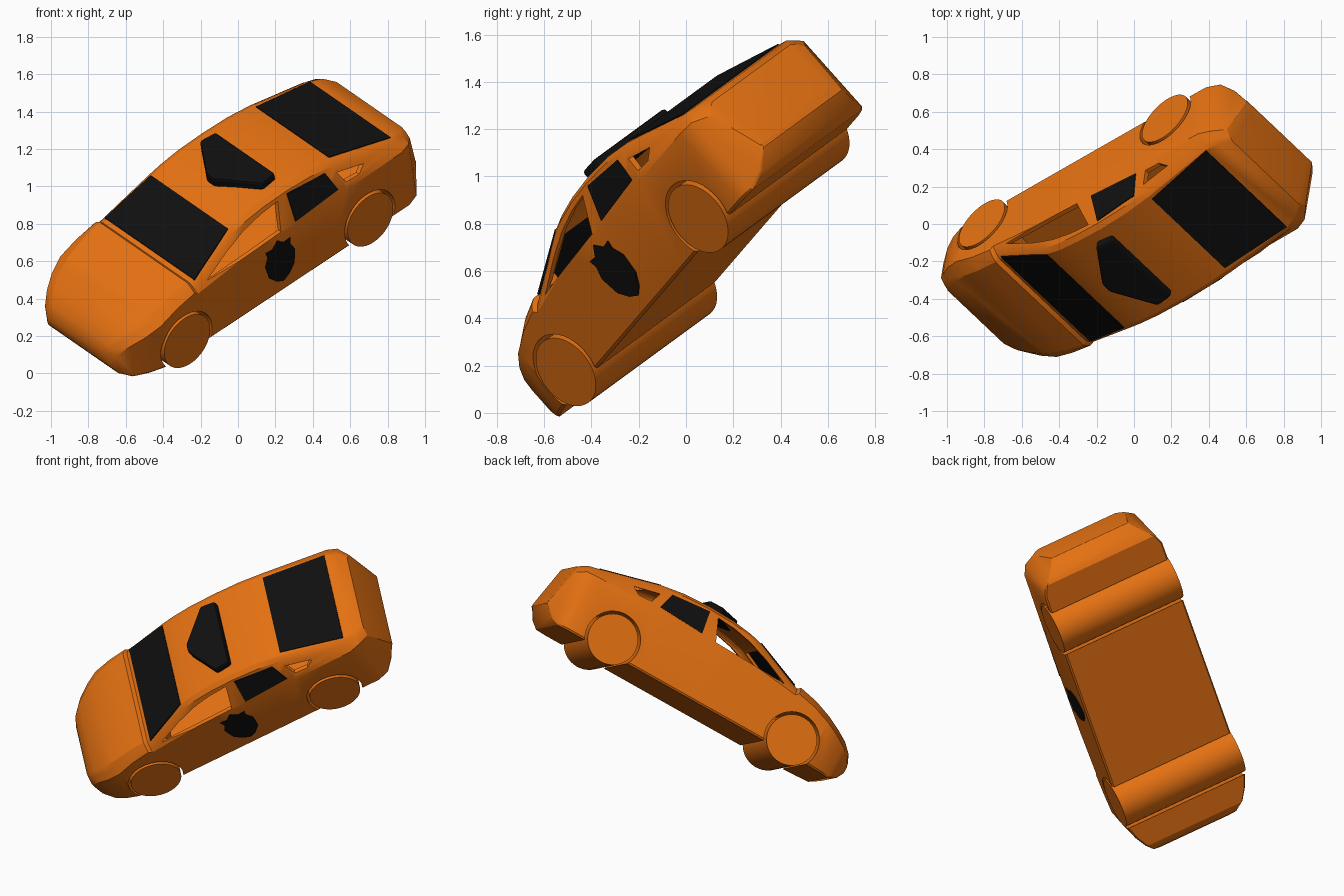
import bpy, bmesh, math
from mathutils import Matrix, Vector

old = bpy.data.objects.get("Cube")
if old:
    bpy.data.objects.remove(old, do_unlink=True)

# Tilted frame of the car: length (front to back), width, up
length_axis = Vector((0.7525, 0.4304, 0.4988)).normalized()
width_axis = Vector((-0.649, 0.614, 0.449))
up_axis = length_axis.cross(width_axis).normalized()
width_axis = up_axis.cross(length_axis)
FRAME = Matrix((length_axis, width_axis, up_axis)).transposed().to_4x4()
FRAME.translation = (0, 0, 0.8)


def material(name, rgb, rough):
    m = bpy.data.materials.new(name)
    m.use_nodes = True
    m.diffuse_color = (*rgb, 1)
    node = m.node_tree.nodes["Principled BSDF"]
    node.inputs["Base Color"].default_value = (*rgb, 1)
    node.inputs["Roughness"].default_value = rough
    return m


ORANGE = material("orange paint", (0.78, 0.165, 0.006), 0.6)
BLACK = material("black", (0.005, 0.005, 0.005), 0.6)


def finish(name, bm, mat, smooth=None):
    bmesh.ops.recalc_face_normals(bm, faces=bm.faces)
    me = bpy.data.meshes.new(name)
    bm.to_mesh(me)
    bm.free()
    me.materials.append(mat)
    ob = bpy.data.objects.new(name, me)
    bpy.context.collection.objects.link(ob)
    ob.matrix_world = FRAME
    if smooth:
        shade(ob, smooth)
    return ob


def shade(ob, degrees):
    bpy.ops.object.select_all(action='DESELECT')
    ob.select_set(True)
    bpy.context.view_layer.objects.active = ob
    bpy.ops.object.shade_smooth_by_angle(angle=math.radians(degrees))


def prism(name, points, offset, mat=ORANGE):
    """Solid between a polygon and the same polygon moved by offset."""
    bm = bmesh.new()
    face = bm.faces.new([bm.verts.new(p) for p in points])
    grown = bmesh.ops.extrude_face_region(bm, geom=[face])["geom"]
    bmesh.ops.translate(bm, vec=offset,
                        verts=[g for g in grown if isinstance(g, bmesh.types.BMVert)])
    return finish(name, bm, mat)


def cylinder(name, x, z, radius, half):
    bm = bmesh.new()
    place = Matrix.Translation((x, 0, z)) @ Matrix.Rotation(math.pi / 2, 4, 'X')
    bmesh.ops.create_cone(bm, cap_ends=True, segments=40, radius1=radius,
                          radius2=radius, depth=2 * half, matrix=place)
    return finish(name, bm, ORANGE, 35)


def cut(ob, cutter):
    mod = ob.modifiers.new("cut", 'BOOLEAN')
    mod.object, mod.operation, mod.solver = cutter, 'DIFFERENCE', 'EXACT'
    graph = bpy.context.evaluated_depsgraph_get()
    me = bpy.data.meshes.new_from_object(ob.evaluated_get(graph))
    ob.modifiers.clear()
    ob.data = me
    bpy.data.objects.remove(cutter, do_unlink=True)


# Body stations: position, bottom, half width, roof half width, top
STATIONS = [
    (-1.15, -0.10, 0.25, 0.22, -0.02), (-1.12, -0.15, 0.295, 0.26, 0.025),
    (-1.06, -0.187, 0.34, 0.30, 0.075), (-0.98, -0.187, 0.385, 0.34, 0.115),
    (-0.89, -0.187, 0.415, 0.37, 0.155), (-0.77, -0.187, 0.415, 0.38, 0.198),
    (-0.64, -0.187, 0.415, 0.39, 0.225), (-0.62, -0.187, 0.415, 0.385, 0.207),
    (-0.29, -0.187, 0.415, 0.347, 0.350), (-0.20, -0.187, 0.415, 0.345, 0.372),
    (-0.07, -0.187, 0.415, 0.345, 0.389), (0.10, -0.187, 0.415, 0.345, 0.395),
    (0.28, -0.187, 0.415, 0.348, 0.387), (0.44, -0.187, 0.415, 0.352, 0.362),
    (0.84, -0.187, 0.412, 0.365, 0.257), (0.91, -0.187, 0.385, 0.345, 0.243),
    (0.965, -0.155, 0.325, 0.30, 0.210), (1.02, -0.08, 0.27, 0.25, -0.04),
]


def station(x):
    for a, b in zip(STATIONS, STATIONS[1:]):
        if a[0] <= x <= b[0]:
            t = (x - a[0]) / (b[0] - a[0])
            return [p + (q - p) * t for p, q in zip(a, b)]


def belt(top):
    return min(0.2, top - 0.045)


def side(x, z):
    """Half width of the body at a place on its side."""
    _, _, wide, roof, top = station(x)
    t = (z - belt(top)) / (top - 0.018 - belt(top))
    return wide + (roof - wide) * min(max(t, 0), 1)


def loft(name, rows, smooth=None):
    bm = bmesh.new()
    rings = []
    for x, low, wide, roof, top in rows:
        half = [(wide - 0.01, low), (wide, low + 0.012), (wide, belt(top)),
                (roof, top - 0.018), (roof - 0.03, top)]
        ring = half + [(-y, z) for y, z in reversed(half)]
        rings.append([bm.verts.new((x, y, z)) for y, z in ring])
    n = len(rings[0])
    for a, b in zip(rings, rings[1:]):
        for i in range(n):
            bm.faces.new((a[i], a[(i + 1) % n], b[(i + 1) % n], b[i]))
    bm.faces.new(rings[0])
    bm.faces.new(rings[-1])
    return finish(name, bm, ORANGE, smooth)


# Body shell with a hollow cabin
body = loft("body", STATIONS)
inner = [station(x) for x in (-0.5, -0.29, -0.2, -0.07, 0.1, 0.28, 0.44, 0.8)]
cut(body, loft("cabin_cutter", [(x, 0.09, w - 0.025, r - 0.022, t - 0.022)
                                for x, _, w, r, t in inner]))

# Open front and quarter windows, cut through both sides
FRONT_WINDOW = [(-0.53, 0.19), (-0.02, 0.205), (0.032, 0.355),
                (-0.09, 0.345), (-0.22, 0.318), (-0.36, 0.268)]
QUARTER_WINDOW = [(0.43, 0.305), (0.46, 0.235), (0.55, 0.23), (0.60, 0.265)]
for outline in (FRONT_WINDOW, QUARTER_WINDOW):
    cut(body, prism("window_cutter", [(x, -0.6, z) for x, z in outline], (0, 1.2, 0)))

# Windscreen and rear window: front and back edges as (x, half width, z)
SCREENS = {"windscreen": ((-0.595, 0.368, 0.218), (-0.292, 0.317, 0.35)),
           "rear_window": ((0.442, 0.30, 0.362), (0.837, 0.332, 0.258))}
for name, (a, b) in SCREENS.items():
    corners = [(a[0], -a[1], a[2]), (b[0], -b[1], b[2]), (b[0], b[1], b[2]), (a[0], a[1], a[2])]
    mid = Vector(((a[0] + b[0]) / 2, 0, (a[2] + b[2]) / 2))
    hole = [mid + (Vector(c) - mid) * 0.85 - Vector((0, 0, 0.08)) for c in corners]
    cut(body, prism("screen_cutter", hole, (0, 0, 0.2)))
    prism(name, [Vector(c) - Vector((0, 0, 0.004)) for c in corners], (0, 0, 0.009), BLACK)

# Wheel arches and full-width wheels
for name, x in (("front_wheels", -0.736), ("rear_wheels", 0.565)):
    cut(body, cylinder("arch_cutter", x, -0.098, 0.178, 0.6))
    cylinder(name, x, -0.098, 0.161, 0.418)
shade(body, 28)

# Dark rear door windows
REAR_DOOR = [(0.084, 0.212), (0.098, 0.365), (0.359, 0.34), (0.396, 0.228)]
for label, s in (("left", 1), ("right", -1)):
    quad = [(x, s * (side(x, z) - 0.003), z) for x, z in REAR_DOOR]
    prism(label + "_rear_door_window", quad, (0, s * 0.009, 0), BLACK)

# Plain shield plate on the right door
HALF_SHIELD = [(0, 0.168), (0.04, 0.13), (0.087, 0.134), (0.078, 0.098),
               (0.103, 0.045), (0.088, -0.045), (0.045, -0.095), (0, -0.118)]
shield = HALF_SHIELD + [(-x, z) for x, z in HALF_SHIELD[-2:0:-1]]
prism("door_shield", [(x - 0.055, -0.412, z) for x, z in shield], (0, -0.009, 0), BLACK)

# Arrow-shaped roof light bar
BAR = [(-0.135, 0.03), (0.015, 0.256), (0.117, 0.245)]
outline = BAR + [(x, -y) for x, y in reversed(BAR)]
bar = prism("roof_light_bar", [(x, y, 0.36) for x, y in outline], (0, 0, 0.078), BLACK)
bevel = bar.modifiers.new("soft edges", 'BEVEL')
bevel.width, bevel.segments = 0.014, 2
